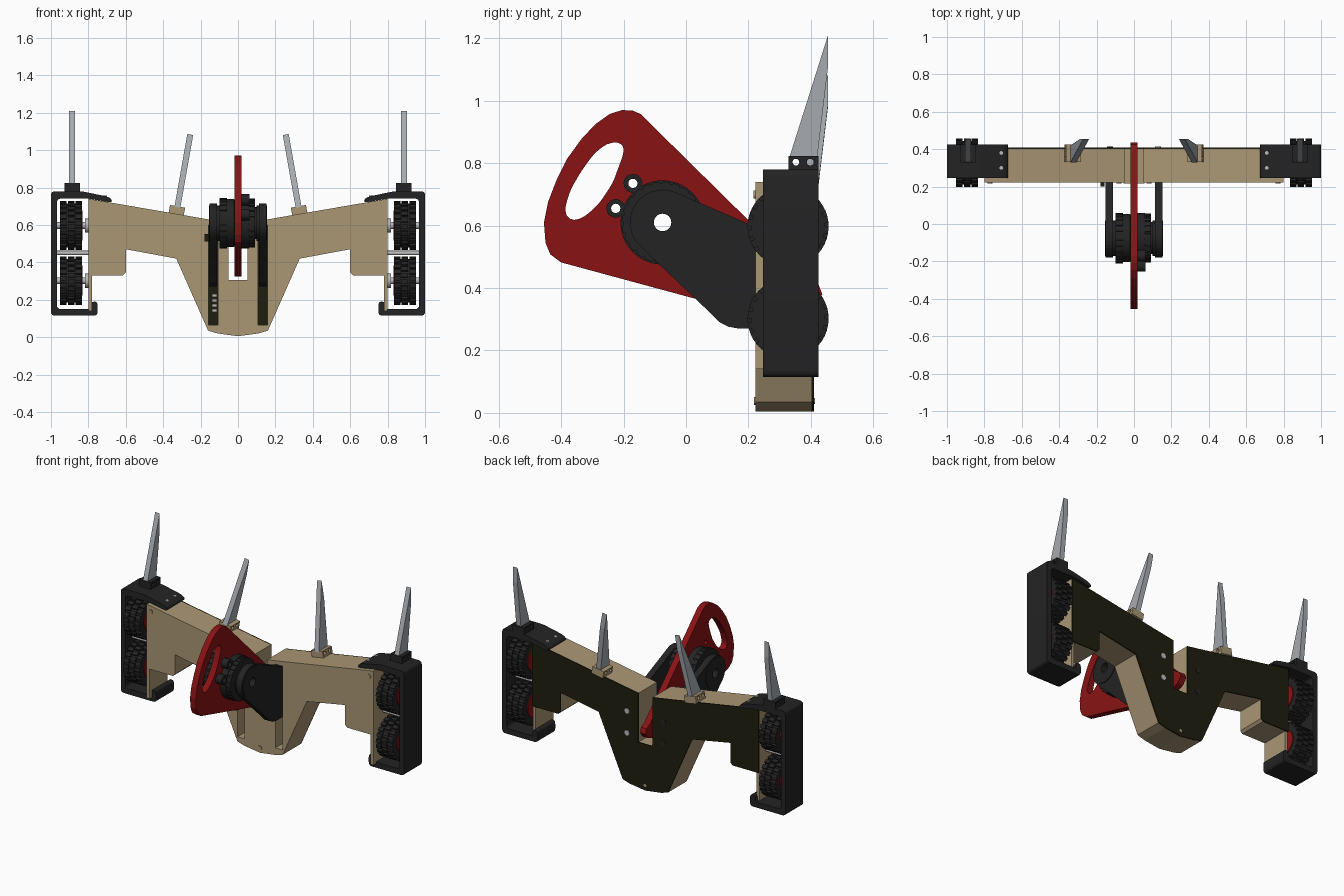
import bpy, bmesh, math
from mathutils import Matrix, Vector

if "Cube" in bpy.data.objects:
    bpy.data.objects.remove(bpy.data.objects["Cube"])


def mat(name, r, g, b):
    m = bpy.data.materials.new(name)
    m.diffuse_color = (r, g, b, 1)
    m.use_nodes = True
    m.node_tree.nodes["Principled BSDF"].inputs["Base Color"].default_value = m.diffuse_color
    return m


TAN = mat("tan", 0.40, 0.308, 0.177)
OLIVE = mat("dark_olive", 0.0125, 0.0125, 0.0045)
CHAR = mat("charcoal", 0.017, 0.017, 0.018)
RED = mat("red", 0.25, 0.006, 0.007)
STEEL = mat("steel", 0.38, 0.41, 0.44)
SILVER = mat("silver", 0.50, 0.50, 0.50)

# local profile axes (u, v, depth) mapped to world for each extrusion axis
FRAMES = {"x": ((0, 1, 0), (0, 0, 1), (1, 0, 0)),
          "y": ((1, 0, 0), (0, 0, 1), (0, -1, 0)),
          "z": ((1, 0, 0), (0, 1, 0), (0, 0, 1))}


def circle(u, v, r, n=24):
    return [(u + r * math.cos(2 * math.pi * i / n), v + r * math.sin(2 * math.pi * i / n)) for i in range(n)]


def rect(u0, v0, u1, v1):
    return [(u0, v0), (u1, v0), (u1, v1), (u0, v1)]


def rounded(pts, r, n=4):
    out = []
    for i, p in enumerate(pts):
        p, a, b = Vector(p), Vector(pts[i - 1]), Vector(pts[(i + 1) % len(pts)])
        s = p + (a - p).normalized() * min(r, (a - p).length * 0.45)
        e = p + (b - p).normalized() * min(r, (b - p).length * 0.45)
        for k in range(n + 1):
            t = k / n
            out.append(tuple(s * (1 - t) ** 2 + p * 2 * t * (1 - t) + e * t * t))
    return out


def gear(u, v, r0, r1, teeth, phase=0.0):
    out = []
    for i in range(teeth):
        for f, r in ((0.0, r0), (0.3, r0), (0.34, r1), (0.96, r1)):
            a = 2 * math.pi * (i + f + phase) / teeth
            out.append((u + r * math.cos(a), v + r * math.sin(a)))
    return out


def prism(name, axis, loops, a, b, material, smooth=False, bevel=0.0, xf=None):
    """Extrude an outline (first loop) with holes (other loops) from a to b along an axis."""
    cu = bpy.data.curves.new(name, "CURVE")
    cu.dimensions, cu.fill_mode, cu.extrude = "2D", "BOTH", abs(b - a) / 2
    for pts in loops:
        sp = cu.splines.new("POLY")
        sp.points.add(len(pts) - 1)
        for q, (u, v) in zip(sp.points, pts):
            q.co = (u, v, 0, 1)
        sp.use_cyclic_u = True
    tmp = bpy.data.objects.new(name + "_outline", cu)
    bpy.context.collection.objects.link(tmp)
    dg = bpy.context.evaluated_depsgraph_get()
    me = bpy.data.meshes.new_from_object(tmp.evaluated_get(dg))
    bpy.data.objects.remove(tmp)
    m = Matrix(FRAMES[axis]).transposed().to_4x4()
    m.translation["xyz".index(axis)] = (a + b) / 2
    me.transform((xf or Matrix()) @ m)
    bm = bmesh.new()
    bm.from_mesh(me)
    bmesh.ops.remove_doubles(bm, verts=bm.verts, dist=1e-5)
    bmesh.ops.recalc_face_normals(bm, faces=bm.faces)
    bm.to_mesh(me)
    bm.free()
    me.materials.clear()
    me.materials.append(material)
    for p in me.polygons:
        p.material_index = 0
        p.use_smooth = False
    ob = bpy.data.objects.new(name, me)
    bpy.context.collection.objects.link(ob)
    if bevel:
        bv = ob.modifiers.new("bevel", "BEVEL")
        bv.width, bv.segments, bv.limit_method = bevel, 2, "ANGLE"
    if smooth:
        bpy.ops.object.select_all(action="DESELECT")
        ob.select_set(True)
        bpy.context.view_layer.objects.active = ob
        bpy.ops.object.shade_smooth_by_angle(angle=math.radians(35))
    return ob


def both(pts):
    """Complete a right-half outline that starts and ends near the centre."""
    return pts + [(-x, z) for x, z in reversed(pts) if x > 0]


# body with a centre notch and two arm slots, and its back cover
half = [(0.0, 0.005), (0.11, 0.02), (0.16, 0.035), (0.33, 0.42), (0.6, 0.47),
        (0.6, 0.345), (0.615, 0.33), (0.8, 0.33), (0.8, 0.74), (0.16, 0.63), (0.05, 0.612), (0.05, 0.3)]
slots = [rect(s * 0.108, 0.065, s * 0.158, 0.6) for s in (1, -1)]
prism("body", "y", [both(half)] + slots, 0.222, 0.402, TAN)
prism("back_cover", "y", [both(half)], 0.402, 0.41, OLIVE)
prism("notch_rim", "y", [rect(-0.055, 0.292, 0.055, 0.306)], 0.216, 0.23, TAN)
prism("body_screw_low", "y", [circle(0, 0.038, 0.013, 12)], 0.217, 0.225, TAN)
prism("cover_screw_low", "y", [circle(0, 0.038, 0.010, 12)], 0.409, 0.413, TAN)

# lever plate with handle opening
lever = [(-0.12, 0.932), (-0.145, 0.957), (-0.17, 0.968), (-0.205, 0.97), (-0.245, 0.957), (-0.29, 0.925),
         (-0.335, 0.877), (-0.38, 0.815), (-0.415, 0.745), (-0.442, 0.675), (-0.455, 0.61), (-0.45, 0.545),
         (-0.435, 0.508), (-0.4, 0.482), (0.15, 0.333), (0.2, 0.325), (0.36, 0.326), (0.41, 0.345),
         (0.437, 0.38), (0.425, 0.41), (0.39, 0.43)]
grip = [(-0.2, 0.83), (-0.2, 0.855), (-0.22, 0.868), (-0.255, 0.862), (-0.295, 0.83), (-0.335, 0.775),
        (-0.37, 0.715), (-0.387, 0.66), (-0.384, 0.63), (-0.36, 0.615), (-0.325, 0.628), (-0.28, 0.668), (-0.235, 0.735)]
PY, PZ = -0.075, 0.61
hub_hole = circle(PY, PZ, 0.028)
lugs = [(-0.17, 0.735), (-0.225, 0.655)]
prism("lever_plate", "x", [lever, rounded(grip, 0.02, 2), hub_hole] + [circle(u, v, 0.015, 12) for u, v in lugs],
      -0.02, 0.02, RED)

# pivot hub made of stacked rings, with two bolt lugs
prism("hub_drum_left", "x", [circle(PY, PZ, 0.128, 40), hub_hole], -0.085, -0.02, CHAR, True, 0.006)
prism("hub_rim_left", "x", [gear(PY, PZ, 0.131, 0.135, 24), hub_hole], -0.098, -0.06, CHAR)
prism("hub_drum_right", "x", [circle(PY, PZ, 0.135, 40), hub_hole], 0.02, 0.06, CHAR, True)
prism("hub_cap_right", "x", [gear(PY, PZ, 0.126, 0.131, 24), hub_hole], 0.06, 0.09, CHAR)
prism("hub_core", "x", [circle(PY, PZ, 0.085, 32), hub_hole], -0.115, 0.115, CHAR, True)
for u, v in lugs:
    prism("hub_lug", "x", [circle(u, v, 0.03, 20), circle(u, v, 0.015, 12)], 0.02, 0.062, CHAR, True)
    mid = Vector((u, v)).lerp((PY, PZ), 0.34)
    prism("lug_web", "x", [circle(mid.x, mid.y, 0.032, 16)], 0.02, 0.058, CHAR)

# arm outline: round head, tapered shank, foot seated in the body slot
head = [(PY + 0.105 * math.cos(math.radians(a)), PZ + 0.105 * math.sin(math.radians(a))) for a in range(66, 232, 11)]
arm = head + [(0.08, 0.318), (0.105, 0.292), (0.135, 0.276), (0.17, 0.27), (0.4, 0.27), (0.4, 0.595), (0.22, 0.597)]
blade = [(0.33, 0.815), (0.455, 1.21), (0.455, 1.11), (0.42, 0.815)]
frame = rounded([(1.0, 0.115), (1.0, 0.78), (0.835, 0.78), (0.70, 0.752), (0.675, 0.738), (0.675, 0.719),
                 (0.8, 0.741), (0.968, 0.741), (0.968, 0.15), (0.785, 0.15), (0.785, 0.19), (0.75, 0.19),
                 (0.75, 0.115)], 0.022)

for s, side in ((1, "right"), (-1, "left")):
    def flip(pts):
        return [(s * x, z) for x, z in pts]

    def px(name, loops, a, b, material, **kw):
        return prism(f"{name}_{side}", "x", loops, s * a, s * b, material, **kw)

    def py(name, loops, a, b, material, **kw):
        return prism(f"{name}_{side}", "y", [flip(l) for l in loops], a, b, material, **kw)

    # pivot arms
    px("pivot_arm", [arm, hub_hole], 0.112, 0.152, CHAR)
    px("arm_boss", [circle(PY, PZ, 0.095, 32), hub_hole], 0.10, 0.156, CHAR, smooth=True)

    # end flange of the body and fasteners
    py("end_flange", [rect(0.78, 0.14, 0.80, 0.34)], 0.222, 0.402, TAN)
    for x, z in ((0.08, 0.335), (0.77, 0.7)):
        py("body_screw", [circle(x, z, 0.013, 12)], 0.216, 0.225, TAN)
    for z in (0.34, 0.48):
        py("cover_bolt", [circle(0.128, z, 0.017, 14)], 0.408, 0.414, SILVER if s > 0 else CHAR)

    # wheel housing with top screws
    py("wheel_housing", [frame], 0.247, 0.425, CHAR, smooth=True)
    for y in (0.3, 0.38):
        prism("housing_screw_" + side, "z", [circle(s * 0.71, y, 0.010, 12)], 0.75, 0.758, SILVER)

    # wheels: three tread rows, red hubs and axles
    for z in (0.597, 0.302):
        c = (0.327, z)
        px("tyre_core", [circle(*c, 0.117, 40)], 0.838, 0.947, CHAR, smooth=True)
        for i, (a, b) in enumerate(((0.834, 0.868), (0.874, 0.910), (0.916, 0.951))):
            px("tread_row", [gear(*c, 0.116, 0.130, 22, 0.5 * (i % 2)), circle(*c, 0.088, 24)], a, b, CHAR)
        px("wheel_hub", [circle(*c, 0.08, 28)], 0.832, 0.953, RED)
        px("axle", [circle(*c, 0.018, 16)], 0.79, 0.968, SILVER, smooth=True)
        px("axle_collar", [circle(*c, 0.038, 16)], 0.80, 0.818, SILVER, smooth=True)
    px("cross_rod", [circle(0.327, 0.45, 0.012, 12)], 0.79, 0.97, SILVER, smooth=True)

    # outer spike and its holder
    holes = [circle(0.352, 0.803, 0.011, 12), circle(0.398, 0.803, 0.011, 12)]
    px("outer_spike_holder", [rect(0.328, 0.775, 0.425, 0.823)] + holes, 0.845, 0.928, CHAR)
    px("outer_spike", [blade], 0.871, 0.903, STEEL)

    # inner spike: same shapes, leaning square to the sloped body top
    base = Vector((s * 0.330, 0, 0.66))
    tilt = Matrix.Translation(base) @ Matrix.Rotation(math.radians(-10 * s), 4, "Y") @ Matrix.Translation((0, 0, -0.78))
    px("inner_spike_holder", [rect(0.332, 0.775, 0.425, 0.820)] + holes, -0.041, 0.041, TAN, xf=tilt)
    px("inner_spike", [blade], -0.016, 0.016, STEEL, xf=tilt)

# small connector pins and switch seen in the left slot
for i in range(4):
    prism("connector_pin", "y", [rect(-0.138, 0.135 + i * 0.027, -0.112, 0.15 + i * 0.027)], 0.38, 0.402, SILVER)
prism("switch_block", "y", [rect(-0.18, 0.512, -0.158, 0.552)], 0.2, 0.225, OLIVE)
